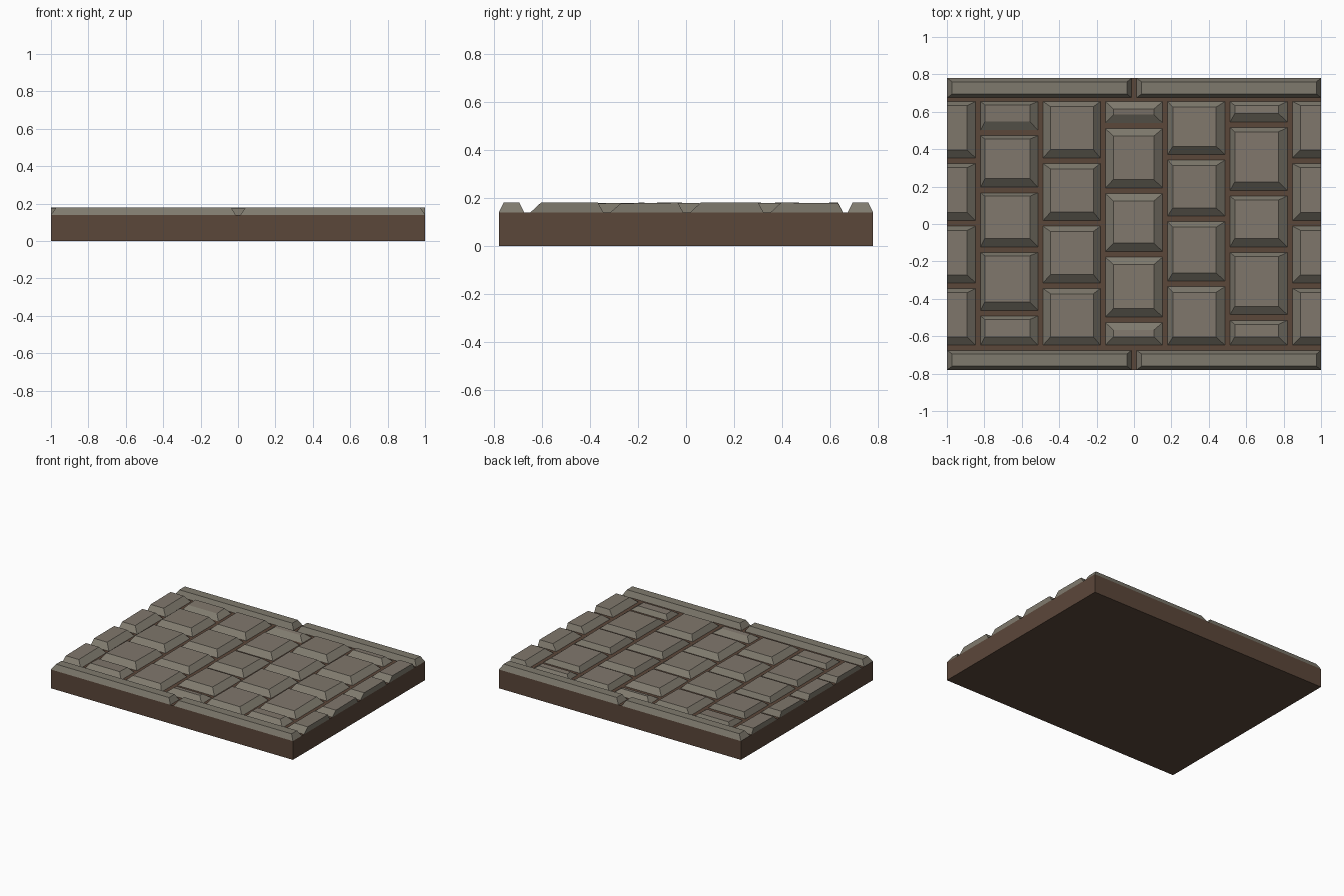
import bpy
import random

if "Cube" in bpy.data.objects:
    bpy.data.objects.remove(bpy.data.objects["Cube"])

random.seed(4)
BASE_Z, TOP_Z = 0.14, 0.18


def material(name, r, g, b):
    m = bpy.data.materials.new(name)
    m.diffuse_color = (r, g, b, 1)
    m.use_nodes = True
    m.node_tree.nodes["Principled BSDF"].inputs["Base Color"].default_value = m.diffuse_color
    return m


earth = material("brown_earth", 0.105, 0.063, 0.042)
stone = material("grey_stone", 0.213, 0.195, 0.155)
worn = material("worn_stone_top", 0.215, 0.185, 0.150)


def block(name, lo, hi, z0, z1, inset=(0, 0, 0, 0), tilt=0.0, mats=(earth,)):
    """Box whose top is inset by (left, right, back, front) amounts."""
    l, r, b, f = inset
    (x0, y0), (x1, y1) = lo, hi
    bottom = [(x0, y0, z0), (x1, y0, z0), (x1, y1, z0), (x0, y1, z0)]
    # top plane with a slight front-to-back tilt
    zf, zb = z1 + min(tilt, 0), z1 - max(tilt, 0)
    top = [(x0 + l, y0 + f, zf), (x1 - r, y0 + f, zf),
           (x1 - r, y1 - b, zb), (x0 + l, y1 - b, zb)]
    faces = [(3, 2, 1, 0), (4, 5, 6, 7)]
    faces += [(i, (i + 1) % 4, (i + 1) % 4 + 4, i + 4) for i in range(4)]
    me = bpy.data.meshes.new(name)
    me.from_pydata(bottom + top, [], faces)
    for m in mats:
        me.materials.append(m)
    me.polygons[1].material_index = len(mats) - 1   # top face uses last colour
    ob = bpy.data.objects.new(name, me)
    bpy.context.collection.objects.link(ob)
    return ob


# Earth slab
block("ground_slab", (-1, -0.78), (1, 0.78), 0, BASE_Z)

# Long kerb stones, two on each edge
for side, ya, yb in (("front", -0.78, -0.675), ("back", 0.675, 0.78)):
    for half, xa, xb in (("left", -1, -0.013), ("right", 0.013, 1)):
        block(f"kerb_{side}_{half}", (xa, ya), (xb, yb), BASE_Z, TOP_Z,
              (0.028, 0.025, 0.02, 0.02), 0, (stone,))

# Paving columns: joints in y (back to front), bevel insets left/right/back/front
columns = [
    ((0.338, 0.003, -0.33), (0.0, 0.045, 0.022, 0.043)),
    ((0.487, 0.182, -0.137, -0.477), (0.022, 0.043, 0.018, 0.045)),
    ((0.338, 0.003, -0.33), (0.04, 0.037, 0.028, 0.045)),
    ((0.525, 0.178, -0.162, -0.512), (0.043, 0.047, 0.04, 0.045)),
    ((0.357, 0.028, -0.32), (0.027, 0.047, 0.03, 0.043)),
    ((0.53, 0.165, -0.137, -0.5), (0.025, 0.047, 0.022, 0.045)),
    ((0.338, 0.003, -0.33), (0.043, 0.0, 0.022, 0.043)),
]
PITCH, HALF, GAP = 1 / 3, 0.153, 0.015
for c, (joints, inset) in enumerate(columns):
    cx = (c - 3) * PITCH
    xa, xb = max(cx - HALF, -1), min(cx + HALF, 1)
    edges = [0.655 + GAP, *joints, -0.648 - GAP]
    for r, (yb, ya) in enumerate(zip(edges, edges[1:])):
        ya, yb = ya + GAP, yb - GAP
        # short end stones stay a little lower
        z = TOP_Z - (0.005 if yb - ya < 0.2 else 0)
        block(f"paver_{c + 1}_{r + 1}", (xa, ya), (xb, yb), BASE_Z, z,
              inset, random.uniform(-0.005, 0.005), (stone, worn))
